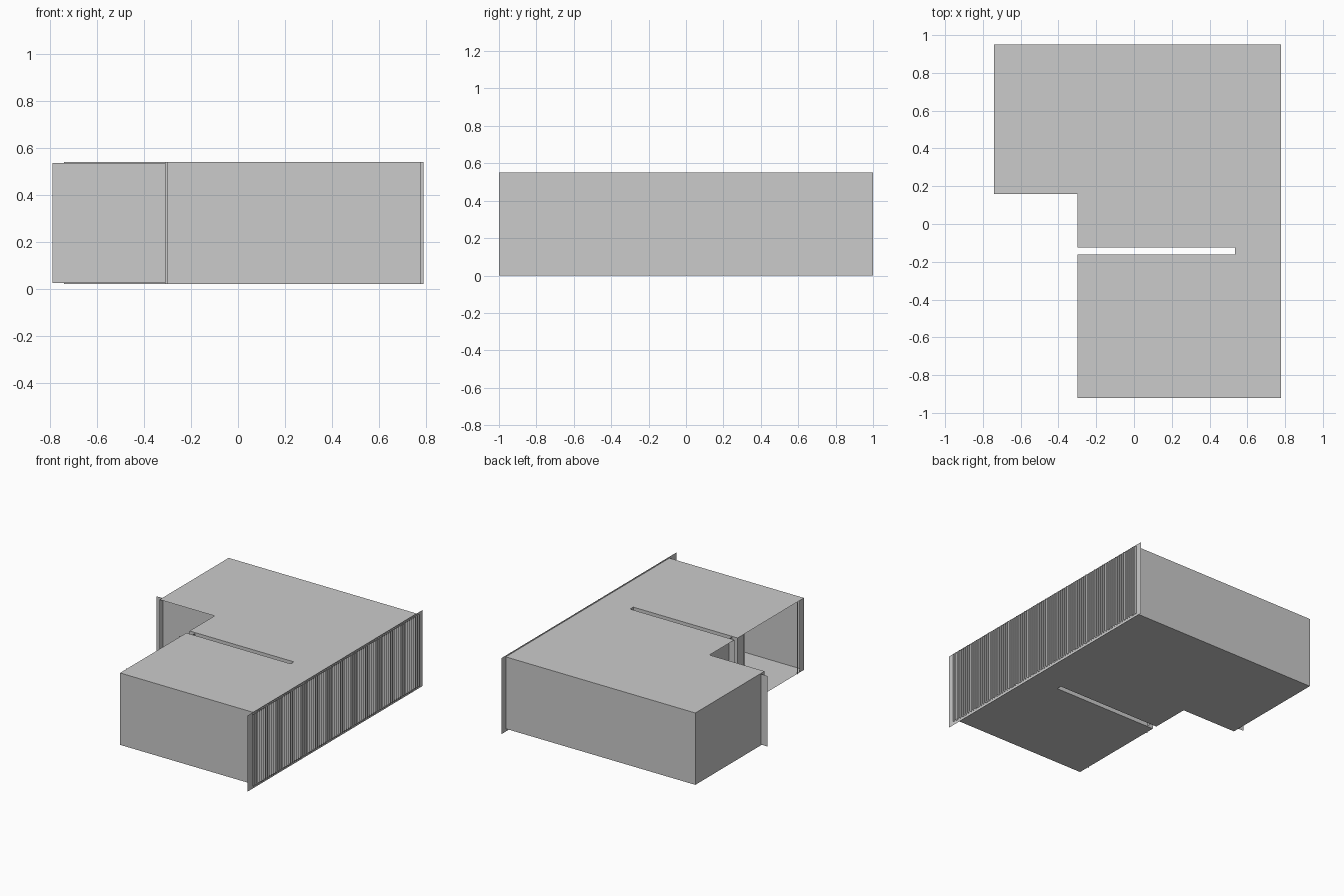
import bpy

if "Cube" in bpy.data.objects:
    bpy.data.objects.remove(bpy.data.objects["Cube"])

Z0, Z1 = 0.02, 0.54          # floor and roof levels


def mesh(name, verts, faces):
    me = bpy.data.meshes.new(name)
    me.from_pydata(verts, [], faces)
    me.update()
    ob = bpy.data.objects.new(name, me)
    bpy.context.collection.objects.link(ob)
    return ob


def sheets(name, segments, z0=Z0, z1=Z1):
    """Thin upright sheets, one per plan segment (x0, y0, x1, y1)."""
    verts, faces = [], []
    for x0, y0, x1, y1 in segments:
        n = len(verts)
        verts += [(x0, y0, z0), (x1, y1, z0), (x1, y1, z1), (x0, y0, z1)]
        faces.append((n, n + 1, n + 2, n + 3))
    return mesh(name, verts, faces)


# Floor and roof share one plan: an L with a long narrow slot
plan = [(-0.3, -0.92), (0.778, -0.92), (0.778, 0.95), (-0.74, 0.95),
        (-0.74, 0.16), (-0.3, 0.16), (-0.3, -0.125), (0.535, -0.125),
        (0.535, -0.162), (-0.3, -0.162)]
order = list(range(len(plan)))
mesh("roof", [(x, y, Z1) for x, y in plan], [order])
mesh("floor", [(x, y, Z0) for x, y in plan], [order[::-1]])

# Solid outer walls
sheets("outer_walls", [
    (-0.3, -0.92, 0.79, -0.92),
    (0.778, 0.95, -0.74, 0.95),
    (-0.74, 0.95, -0.74, 0.16),
])

# Walls lining the slot
sheets("slot_walls", [
    (-0.3, -0.125, 0.535, -0.125),
    (0.535, -0.125, 0.535, -0.162),
    (0.535, -0.162, -0.3, -0.162),
])

# Jambs beside the open bay
sheets("bay_jambs", [
    (-0.3, -0.162, -0.3, -0.23),
    (-0.3, -0.87, -0.3, -0.92),
    (-0.31, -0.23, -0.3, -0.23),
    (-0.31, -0.84, -0.3, -0.84),
])

# Recessed panels in the inner corner
sheets("notch_panel", [(-0.791, 0.2, -0.255, 0.2)], 0.025, 0.535)
sheets("return_panel", [(-0.255, 0.2, -0.255, -0.2)], 0.025, 0.535)

# Wide facade panel with rows of shallow vertical fins
sheets("facade_panel", [(0.777, -1, 0.777, 1)], 0, 0.55)
count = 87
fin_y = [-0.945 + 1.89 * i / (count - 1) for i in range(count)]
sheets("facade_fins", [(0.777, y, 0.791, y) for y in fin_y])
